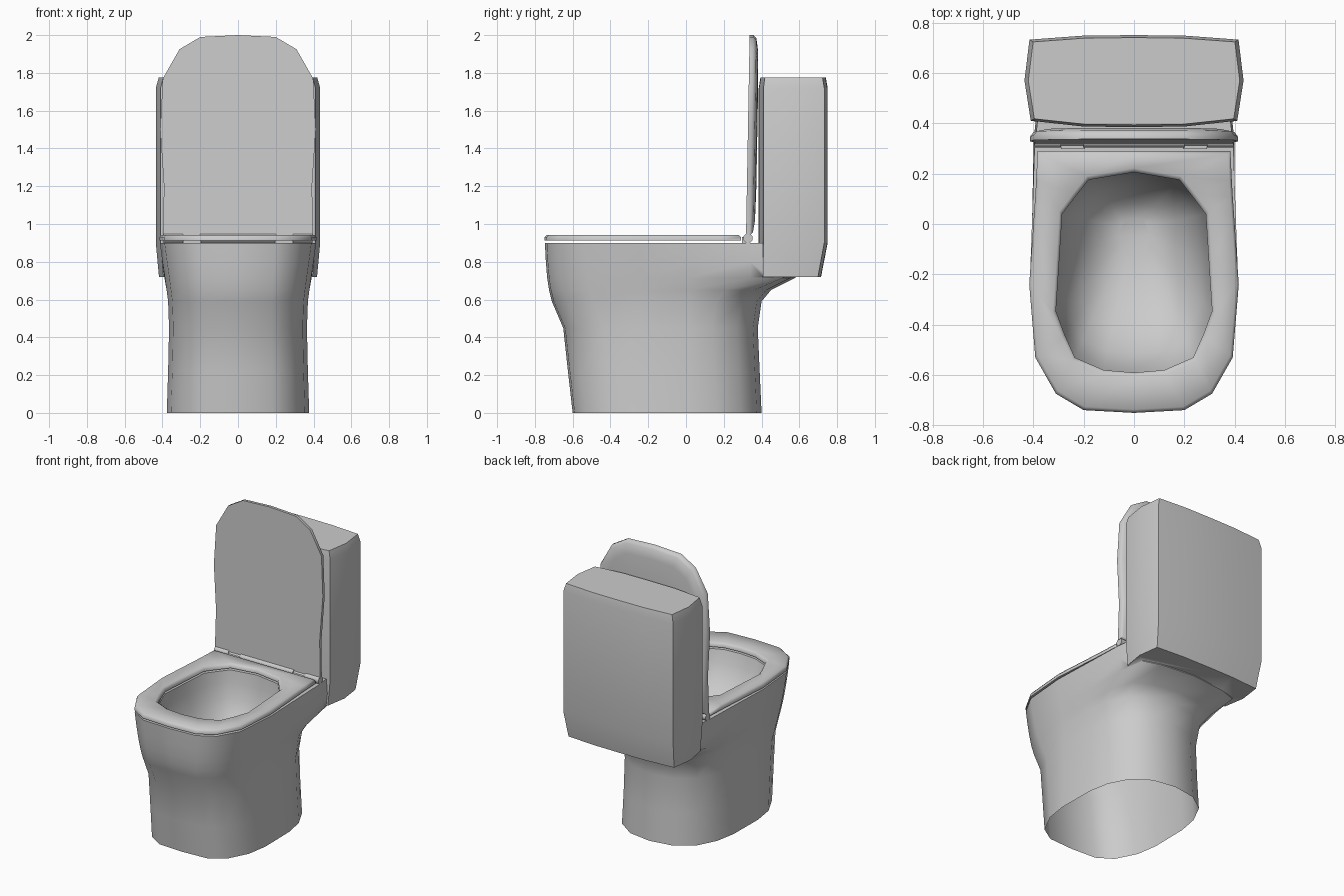
import bpy, bmesh, math

if "Cube" in bpy.data.objects:
    bpy.data.objects.remove(bpy.data.objects["Cube"])


def mirror(half):
    """Close a half outline (first and last point on x=0) into a full loop."""
    return half + [(-x, y) for x, y in reversed(half[1:-1])]


def scaled(loop, s, cy):
    return [(x * s, cy + (y - cy) * s) for x, y in loop]


def at_z(loop, z):
    return [(x, y, z) for x, y in loop]


def smooth(ob, angle):
    bpy.ops.object.select_all(action='DESELECT')
    bpy.context.view_layer.objects.active = ob
    ob.select_set(True)
    bpy.ops.object.shade_smooth_by_angle(angle=math.radians(angle))


def loft(name, rings, closed=False, angle=50):
    bm = bmesh.new()
    vs = [[bm.verts.new(p) for p in r] for r in rings]
    n = len(vs[0])
    for a, b in list(zip(vs, vs[1:])) + ([(vs[-1], vs[0])] if closed else []):
        for i in range(n):
            j = (i + 1) % n
            bm.faces.new((a[i], a[j], b[j], b[i]))
    if not closed:
        bm.faces.new(vs[0])
        bm.faces.new(vs[-1])
    bmesh.ops.recalc_face_normals(bm, faces=bm.faces)
    me = bpy.data.meshes.new(name)
    bm.to_mesh(me)
    bm.free()
    ob = bpy.data.objects.new(name, me)
    bpy.context.collection.objects.link(ob)
    smooth(ob, angle)
    return ob


# Bowl body: pedestal rings (z, front, back, half width, rear half width, rear squareness)
def body_ring(z, f, b, w, wr, q):
    half = [(0, f), (.48 * w, f + .01), (.75 * w, f + .075), (.94 * w, f + .215),
            (w, -.24), (.5 * (w + wr), .02), ((.94 + .06 * q) * wr, b - .24),
            ((.76 + .19 * q) * wr, b - .11 + .05 * q), ((.43 + .22 * q) * wr, b - .025), (0, b)]
    return at_z(mirror(half), z)


hole = mirror([(0, -.59), (.12, -.58), (.235, -.53), (.275, -.44), (.31, -.345),
               (.297, -.15), (.285, .04), (.233, .108), (.18, .175), (0, .205)])
body = [body_ring(*r) for r in [
    (0, -.60, .40, .377, .37, 0), (.22, -.625, .39, .37, .362, 0), (.45, -.65, .38, .365, .36, 0),
    (.59, -.71, .40, .37, .365, .1), (.65, -.725, .45, .378, .378, .4),
    (.715, -.735, .58, .387, .392, .9), (.8, -.742, .58, .4, .398, 1), (.9, -.747, .54, .414, .395, 1)]]
basin = [at_z(scaled(hole, s, -.02), z) for z, s in
         [(.9, 1), (.82, .96), (.72, .87), (.63, .7), (.56, .45), (.53, .2)]]
bowl = loft("bowl_body", body + basin)

# Cistern
tank = mirror([(0, .385), (.2, .387), (.41, .41), (.435, .57), (.415, .732), (.2, .748), (0, .75)])


def tank_ring(z, sx=1, back=.75, front=.385):
    k = (back - front) / .365
    return [(x * sx, front + (y - .385) * k, z) for x, y in tank]


cistern = loft("cistern", [tank_ring(.72, .962, .715), tank_ring(.9), tank_ring(1.72),
                           tank_ring(1.775, .965, .74, .394)])

# Fuse bowl and cistern into one ceramic piece, then open the underside
mod = bowl.modifiers.new("fuse", 'BOOLEAN')
mod.operation, mod.solver, mod.object = 'UNION', 'EXACT', cistern
bpy.context.view_layer.objects.active = bowl
bpy.ops.object.modifier_apply(modifier=mod.name)
bpy.data.objects.remove(cistern)
bm = bmesh.new()
bm.from_mesh(bowl.data)
bmesh.ops.delete(bm, geom=[f for f in bm.faces if all(v.co.z < 1e-4 for v in f.verts)],
                 context='FACES')
bm.to_mesh(bowl.data)
bm.free()
for m in list(bowl.modifiers):
    bowl.modifiers.remove(m)
smooth(bowl, 89)

# Seat ring
rim = mirror([(0, -.75), (.2, -.739), (.31, -.674), (.392, -.53), (.416, -.24),
              (.397, .04), (.392, .11), (.388, .18), (.383, .29), (0, .29)])
loft("seat", [at_z(rim, .912), at_z(rim, .93), at_z(scaled(rim, .975, -.2), .943),
              at_z(scaled(hole, 1.04, -.2), .943), at_z(hole, .932), at_z(hole, .912)],
     closed=True, angle=75)

# Raised lid, leaning slightly back with a domed rear face
lid = mirror([(0, .94), (.2, .94), (.397, .94), (.392, 1.2), (.412, 1.5), (.398, 1.77),
              (.31, 1.925), (.2, 1.99), (0, 2.0)])


def lid_ring(s, dy):
    return [(x, .318 + .018 * (z - .95) + dy, z) for x, z in scaled(lid, s, 1.45)]


loft("lid", [lid_ring(1, 0), lid_ring(1, .02), lid_ring(.97, .036),
             lid_ring(.85, .046), lid_ring(.5, .05)])

# Hinge barrels and knuckles
for name, x0, x1, r in [("hinge_barrel", -.2, .2, .026), ("hinge_end_left", -.395, -.29, .026),
                        ("hinge_end_right", .29, .395, .026), ("hinge_knuckle_left", -.29, -.195, .018),
                        ("hinge_knuckle_right", .195, .29, .018)]:
    circle = [(.328 + r * math.cos(a), .924 + r * math.sin(a))
              for a in [math.pi * (i + .5) / 4 for i in range(8)]]
    loft(name, [[(x, y, z) for y, z in circle] for x in (x0, x1)])

# Knuckle feet on the bowl deck
for side, name in [(-1, "hinge_foot_left"), (1, "hinge_foot_right")]:
    foot = [(side * .195, .297), (side * .29, .297), (side * .29, .34), (side * .195, .34)]
    loft(name, [at_z(foot, .898), at_z(foot, .93)], angle=30)
